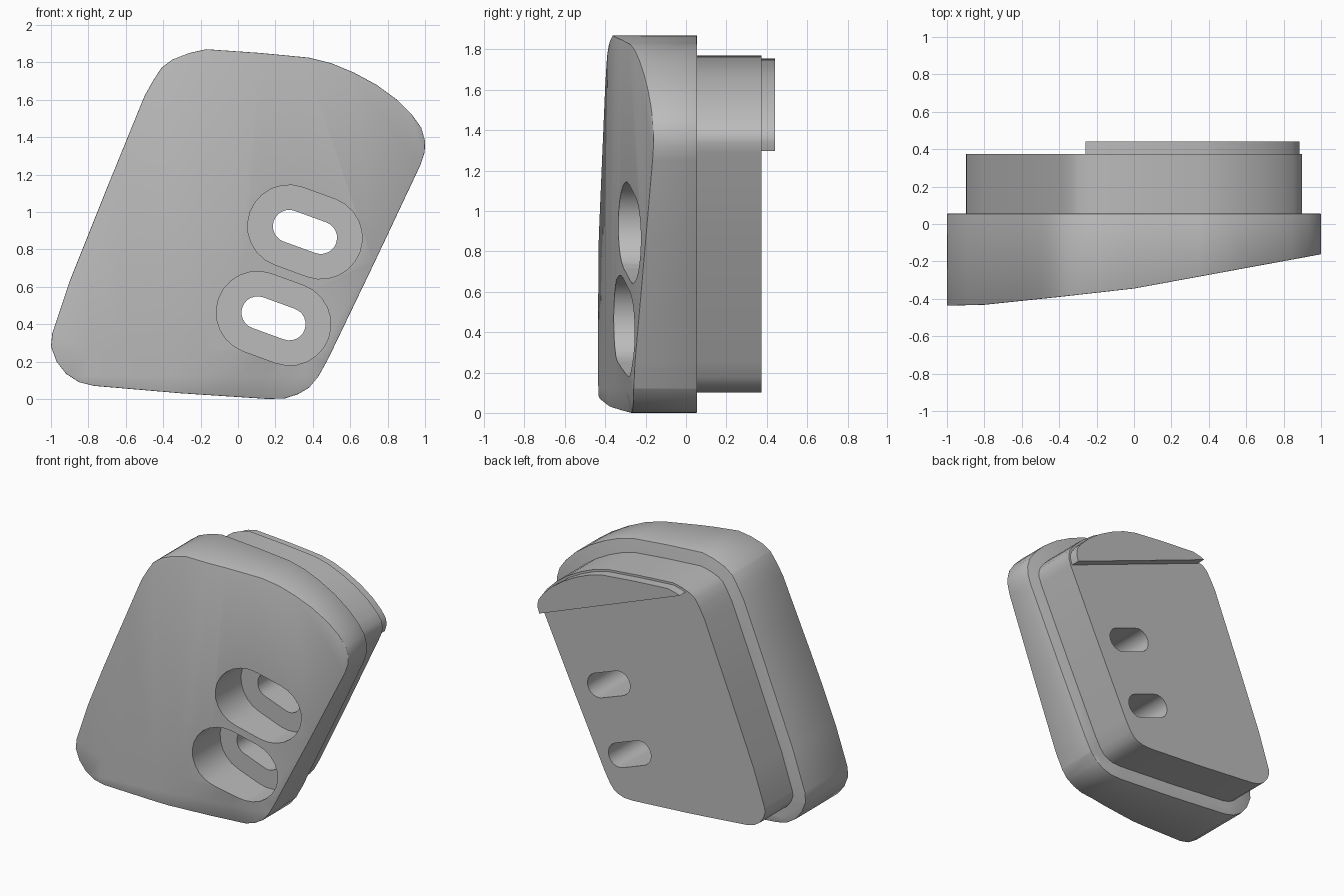
import bpy, bmesh, math
from mathutils import Vector

if "Cube" in bpy.data.objects:
    bpy.data.objects.remove(bpy.data.objects["Cube"])

grey = bpy.data.materials.new("plain grey")
grey.diffuse_color = (0.5, 0.5, 0.5, 1)
grey.use_nodes = True
grey.node_tree.nodes["Principled BSDF"].inputs["Base Color"].default_value = grey.diffuse_color

# Slanted rounded outline in x, z, clockwise seen from the front
OUTLINE = [Vector(p) for p in [
    (-0.17, 1.87), (0.12, 1.85), (0.38, 1.825), (0.5, 1.795), (0.62, 1.745), (0.74, 1.68),
    (0.85, 1.6), (0.93, 1.52), (0.98, 1.45), (1.0, 1.38), (0.998, 1.32), (0.975, 1.25),
    (0.73, 0.73), (0.48, 0.21), (0.43, 0.12), (0.38, 0.06), (0.32, 0.025), (0.25, 0.003),
    (0.16, 0.0), (-0.3, 0.03), (-0.77, 0.07), (-0.85, 0.09), (-0.92, 0.135), (-0.97, 0.2),
    (-1.0, 0.28), (-0.993, 0.35), (-0.9, 0.63), (-0.7, 1.13), (-0.5, 1.62), (-0.455, 1.7),
    (-0.41, 1.77), (-0.35, 1.815), (-0.26, 1.85)]]
TILT = math.radians(-20)


def inset(points, d):
    out = []
    n = len(points)
    for i, p in enumerate(points):
        a = (p - points[i - 1]).normalized()
        b = (points[(i + 1) % n] - p).normalized()
        na, nb = Vector((a.y, -a.x)), Vector((b.y, -b.x))
        out.append(p + (na + nb) * d / (1 + na.dot(nb)))
    return out


def front_y(x, z):
    # Sloping, gently bent front surface with a shallow dip at the bottom
    xs = [(-1.01, -0.437), (-0.8, -0.432), (-0.4, -0.39), (0, -0.345), (1.01, -0.16)]
    y = xs[-1][1]
    for (x0, y0), (x1, y1) in zip(xs, xs[1:]):
        if x0 <= x <= x1:
            y = y0 + (y1 - y0) * (x - x0) / (x1 - x0)
            break
    dip = max(0, 0.25 - z) * 0.18 * max(0, 1 - abs(x - 0.12) / 0.45)
    return y + dip


def prism(name, points, y0, y1, front=None):
    bm = bmesh.new()
    bm.faces.new([bm.verts.new((p.x, y1, p.y)) for p in points])
    if front:
        cuts = [((x, 0, 0), (1, 0, 0)) for x in (-0.8, -0.6, -0.4, -0.2, 0, 0.15, 0.35)]
        cuts += [((0, 0, z), (0, 0, 1)) for z in (0.12, 0.25)]
        for co, no in cuts:
            bmesh.ops.bisect_plane(bm, geom=bm.verts[:] + bm.edges[:] + bm.faces[:],
                                   plane_co=co, plane_no=no)
    res = bmesh.ops.extrude_face_region(bm, geom=bm.faces[:], use_keep_orig=True)
    for v in res["geom"]:
        if isinstance(v, bmesh.types.BMVert):
            v.co.y = front(v.co.x, v.co.z) if front else y0
    if front:
        caps = [f for f in bm.faces if all(v.co.y < y1 - 0.01 for v in f.verts)]
        bmesh.ops.triangulate(bm, faces=caps)
    bmesh.ops.recalc_face_normals(bm, faces=bm.faces[:])
    mesh = bpy.data.meshes.new(name)
    bm.to_mesh(mesh)
    bm.free()
    ob = bpy.data.objects.new(name, mesh)
    bpy.context.collection.objects.link(ob)
    mesh.materials.append(grey)
    return ob


def slot_points(cx, cz, half, r):
    pts = []
    for i in range(26):
        a = math.pi / 2 - math.pi * (i % 13) / 12 - (math.pi if i > 12 else 0)
        s = half if i < 13 else -half
        u, v = s + r * math.cos(a), r * math.sin(a)
        pts.append(Vector((cx + u * math.cos(TILT) - v * math.sin(TILT),
                           cz + u * math.sin(TILT) + v * math.cos(TILT))))
    return pts


def apply(ob, kind, **settings):
    bpy.context.view_layer.objects.active = ob
    m = ob.modifiers.new(kind, kind)
    for k, v in settings.items():
        setattr(m, k, v)
    bpy.ops.object.modifier_apply(modifier=m.name)


# Main parts
body = prism("body", OUTLINE, 0, 0.055, front_y)
apply(body, "BEVEL", width=0.012, segments=2, limit_method="ANGLE",
      angle_limit=math.radians(45))
plate = prism("back_plate", inset(OUTLINE, 0.1), 0.04, 0.375)

# Raised lip: the top of the outline, cut off along a slanted chord
bm = bmesh.new()
lip = prism("top_lip", inset(OUTLINE, 0.115), 0.36, 0.442)
bm.from_mesh(lip.data)
cut = bmesh.ops.bisect_plane(bm, geom=bm.verts[:] + bm.edges[:] + bm.faces[:],
                             plane_co=(0.86, 0, 1.3), plane_no=(0.357, 0, 0.934),
                             clear_inner=True)
bmesh.ops.holes_fill(bm, edges=[e for e in bm.edges if e.is_boundary])
bmesh.ops.recalc_face_normals(bm, faces=bm.faces[:])
bm.to_mesh(lip.data)
bm.free()

# Two stepped slots: wide pocket in the front, narrow hole right through
for cx, cz in ((0.358, 0.893), (0.19, 0.431)):
    pocket = prism("pocket_cutter", slot_points(cx, cz, 0.092, 0.22), -0.7, -0.04)
    hole = prism("hole_cutter", slot_points(cx, cz, 0.09, 0.087), -0.7, 0.7)
    for part, cutter in ((body, pocket), (body, hole), (plate, hole)):
        apply(part, "BOOLEAN", object=cutter, operation="DIFFERENCE", solver="EXACT")
    for cutter in (pocket, hole):
        bpy.data.objects.remove(cutter)

for ob in (body, plate, lip):
    bpy.ops.object.select_all(action="DESELECT")
    ob.select_set(True)
    bpy.context.view_layer.objects.active = ob
    bpy.ops.object.shade_smooth_by_angle(angle=math.radians(30))
